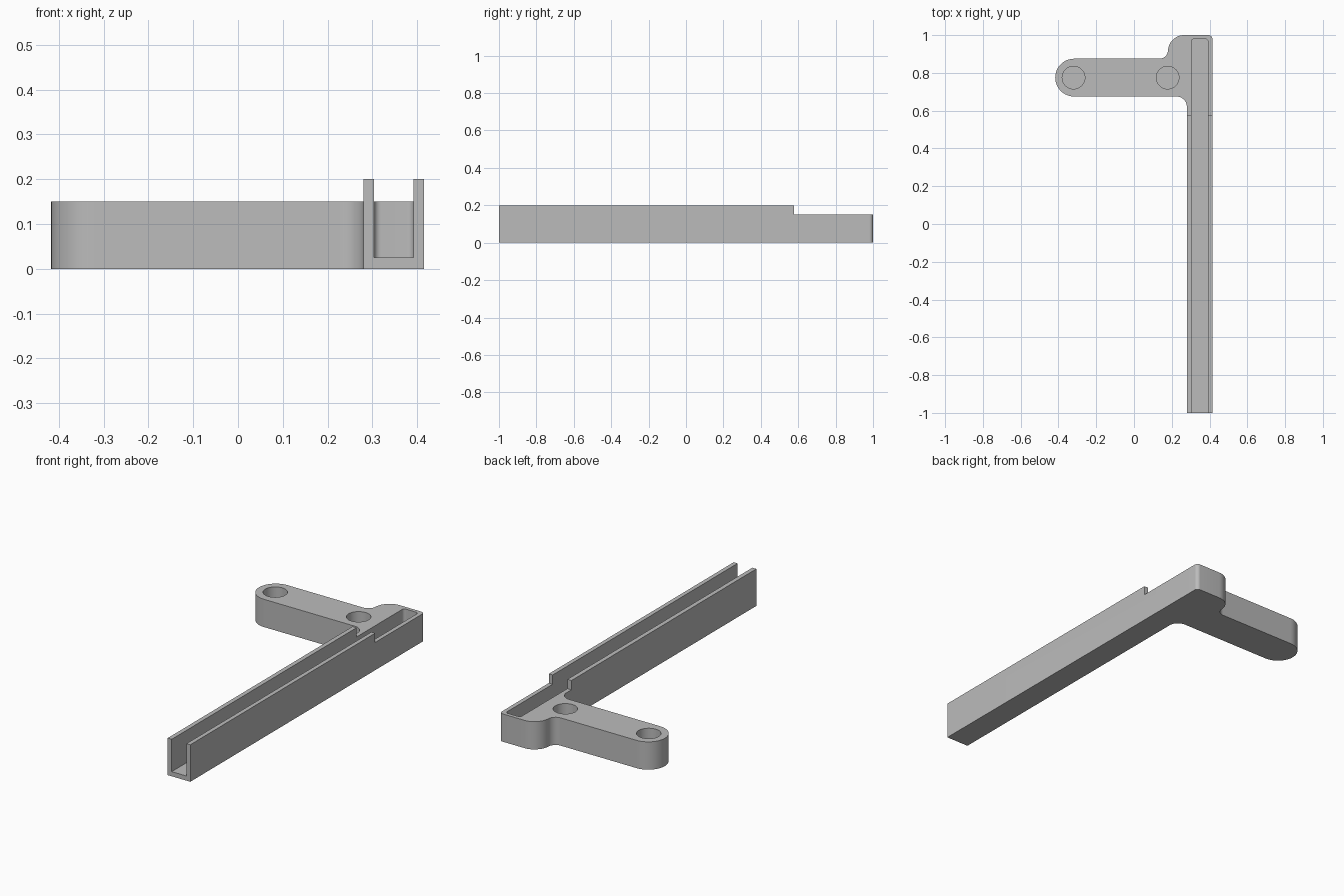
import bpy, bmesh, math
from mathutils import Vector

cube = bpy.data.objects.get("Cube")
if cube:
    bpy.data.objects.remove(cube, do_unlink=True)

grey = bpy.data.materials.new("plain grey")
grey.use_nodes = True
colour = (0.5, 0.5, 0.5, 1)
grey.diffuse_color = colour
grey.node_tree.nodes["Principled BSDF"].inputs["Base Color"].default_value = colour


def rounded(corners, steps=12):
    """Outline with each (x, y, radius) corner replaced by a tangent arc."""
    points = []
    for i, (x, y, r) in enumerate(corners):
        p = Vector((x, y))
        if r == 0:
            points.append(p)
            continue
        a = (Vector(corners[i - 1][:2]) - p).normalized()
        b = (Vector(corners[(i + 1) % len(corners)][:2]) - p).normalized()
        # All corners are square, so the arc centre is one radius along both edges
        centre = p + (a + b) * r
        for k in range(steps + 1):
            t = k / steps * math.pi / 2
            points.append(centre - b * r * math.cos(t) - a * r * math.sin(t))
    return points


def prism(name, points, bottom, top):
    bm = bmesh.new()
    face = bm.faces.new([bm.verts.new((p[0], p[1], bottom)) for p in points])
    ext = bmesh.ops.extrude_face_region(bm, geom=[face])
    for v in ext["geom"]:
        if isinstance(v, bmesh.types.BMVert):
            v.co.z = top
    bmesh.ops.remove_doubles(bm, verts=bm.verts, dist=1e-5)
    bmesh.ops.recalc_face_normals(bm, faces=bm.faces)
    mesh = bpy.data.meshes.new(name)
    bm.to_mesh(mesh)
    bm.free()
    mesh.materials.append(grey)
    obj = bpy.data.objects.new(name, mesh)
    bpy.context.collection.objects.link(obj)
    return obj


def rectangle(x0, x1, y0, y1, r=0):
    return [(x0, y0, 0), (x1, y0, 0), (x1, y1, r), (x0, y1, r)]


# Long rail and side arm share one outline
bracket = prism("channel_bracket", rounded([
    (0.28, -1, 0), (0.415, -1, 0), (0.415, 1, 0.02), (0.18, 1, 0.085),
    (0.18, 0.875, 0.045), (-0.417, 0.875, 0.1), (-0.417, 0.675, 0.1),
    (0.28, 0.675, 0.055)]), 0, 0.2)

# Lowered rear, open channel and two blind screw holes
cutters = [
    prism("rear_step_cutter", rounded(rectangle(-1, 1, 0.578, 1.2)), 0.15, 0.4),
    prism("channel_cutter", rounded(rectangle(0.304, 0.392, -1.2, 0.98, 0.015)), 0.025, 0.5),
]
for x in (-0.32, 0.178):
    circle = [(x + 0.06 * math.cos(k * math.tau / 48),
               0.775 + 0.06 * math.sin(k * math.tau / 48)) for k in range(48)]
    cutters.append(prism("screw_hole_cutter", circle, 0.025, 0.6))

bpy.context.view_layer.objects.active = bracket
for cutter in cutters:
    cutter.hide_render = True
    mod = bracket.modifiers.new("cut", "BOOLEAN")
    mod.operation = "DIFFERENCE"
    mod.solver = "EXACT"
    mod.object = cutter
    bpy.ops.object.modifier_apply(modifier=mod.name)
for cutter in cutters:
    bpy.data.objects.remove(cutter, do_unlink=True)

# Smooth the rounded sides, keep the edges sharp
bpy.ops.object.select_all(action="DESELECT")
bracket.select_set(True)
bpy.ops.object.shade_smooth_by_angle(angle=math.radians(30))
